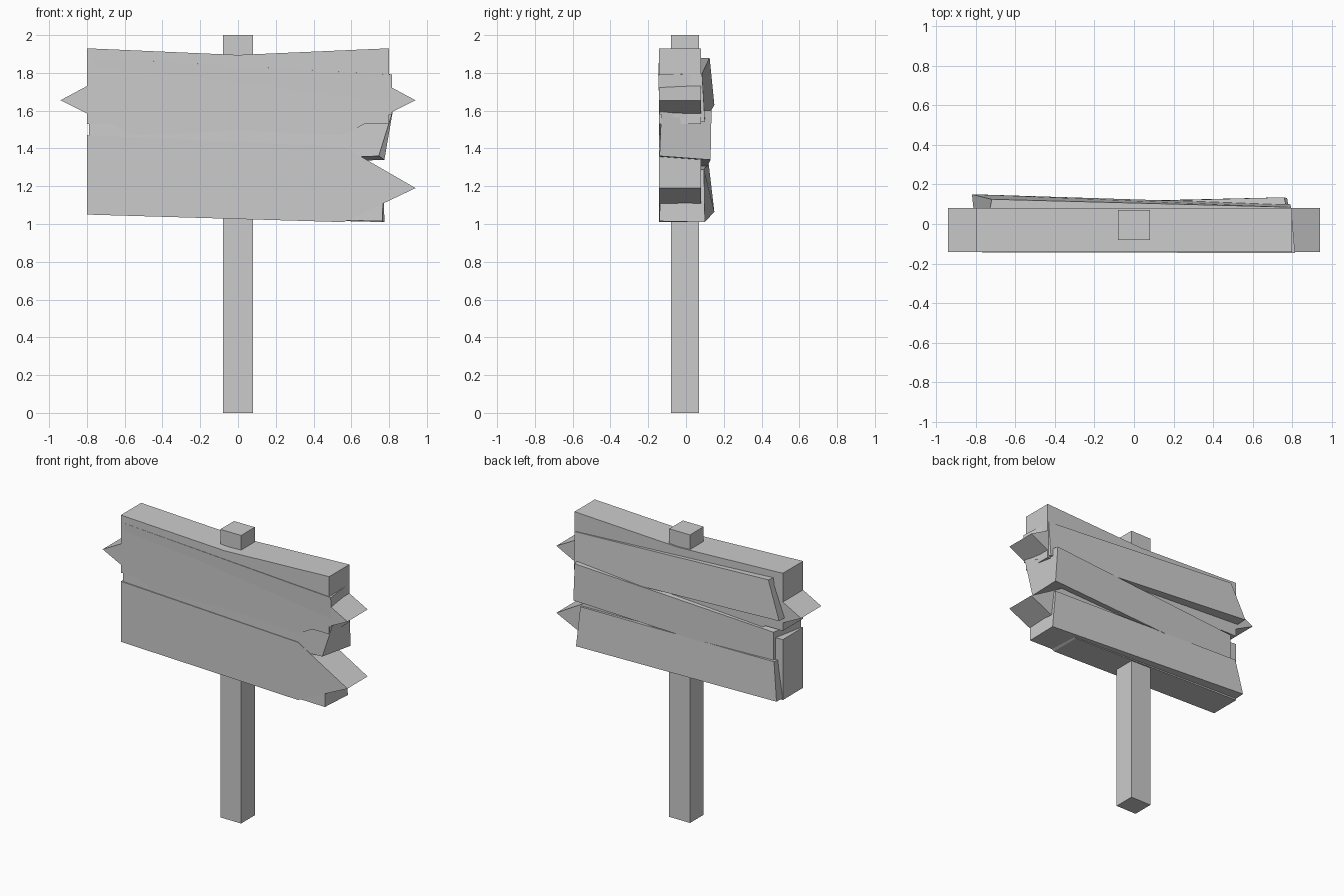
import bpy

if "Cube" in bpy.data.objects:
    bpy.data.objects.remove(bpy.data.objects["Cube"])


def mesh_object(name, verts, faces):
    mesh = bpy.data.meshes.new(name)
    mesh.from_pydata(verts, [], faces)
    mesh.update()
    obj = bpy.data.objects.new(name, mesh)
    bpy.context.collection.objects.link(obj)
    return obj


def extrude_profile(name, pts, y0, y1):
    """Extrude a clockwise (seen from the front) x/z outline along y."""
    n = len(pts)
    verts = [(x, y, z) for y in (y0, y1) for x, z in pts]
    faces = [tuple(reversed(range(n, 2 * n))), tuple(range(n))]
    faces += [(i, i + n, (i + 1) % n + n, (i + 1) % n) for i in range(n)]
    faces = [tuple(reversed(f)) for f in faces]
    return mesh_object(name, verts, faces)


def plank(name, left, right):
    """Skewed box; each end lists front top, front bottom, back bottom, back top."""
    faces = [(0, 1, 5, 4), (1, 2, 6, 5), (2, 3, 7, 6), (3, 0, 4, 7),
             (3, 2, 1, 0), (4, 5, 6, 7)]
    return mesh_object(name, left + right, faces)


# Post
extrude_profile("post", [(-.08, 0), (-.08, 2), (.08, 2), (.08, 0)], -.08, .07)

# Upper board, mirrored outline with a point on both sides
half = [(.8, 1.93), (.8, 1.73), (.94, 1.655), (.8, 1.585),
        (.8, 1.53), (.67, 1.53), (.56, 1.47)]
upper = [(0, 1.895)] + half + [(0, 1.495)] + [(-x, z) for x, z in reversed(half)]
extrude_profile("upper_board", upper, -.142, .08)

# Lower arrow board
extrude_profile("lower_board", [(-.8, 1.47), (.56, 1.41), (.94, 1.19),
                                (.56, 1.01), (-.8, 1.05)], -.142, .08)

# Crooked planks behind the boards
plank("top_plank",
      [(-.77, -.143, 1.88), (-.79, -.138, 1.60), (-.82, .15, 1.63), (-.72, .125, 1.88)],
      [(.815, -.147, 1.79), (.815, -.14, 1.58), (.79, .10, 1.54), (.795, .085, 1.795)])
plank("middle_plank",
      [(-.79, -.135, 1.53), (-.79, -.135, 1.30), (-.74, .10, 1.28), (-.74, .095, 1.51)],
      [(.82, -.13, 1.60), (.745, -.14, 1.36), (.775, .13, 1.34), (.76, .135, 1.60)])
plank("bottom_plank",
      [(-.78, -.135, 1.31), (-.795, -.14, 1.05), (-.80, .15, 1.065), (-.76, .12, 1.32)],
      [(.77, -.135, 1.28), (.765, -.14, 1.015), (.775, .10, 1.01), (.745, .095, 1.29)])
